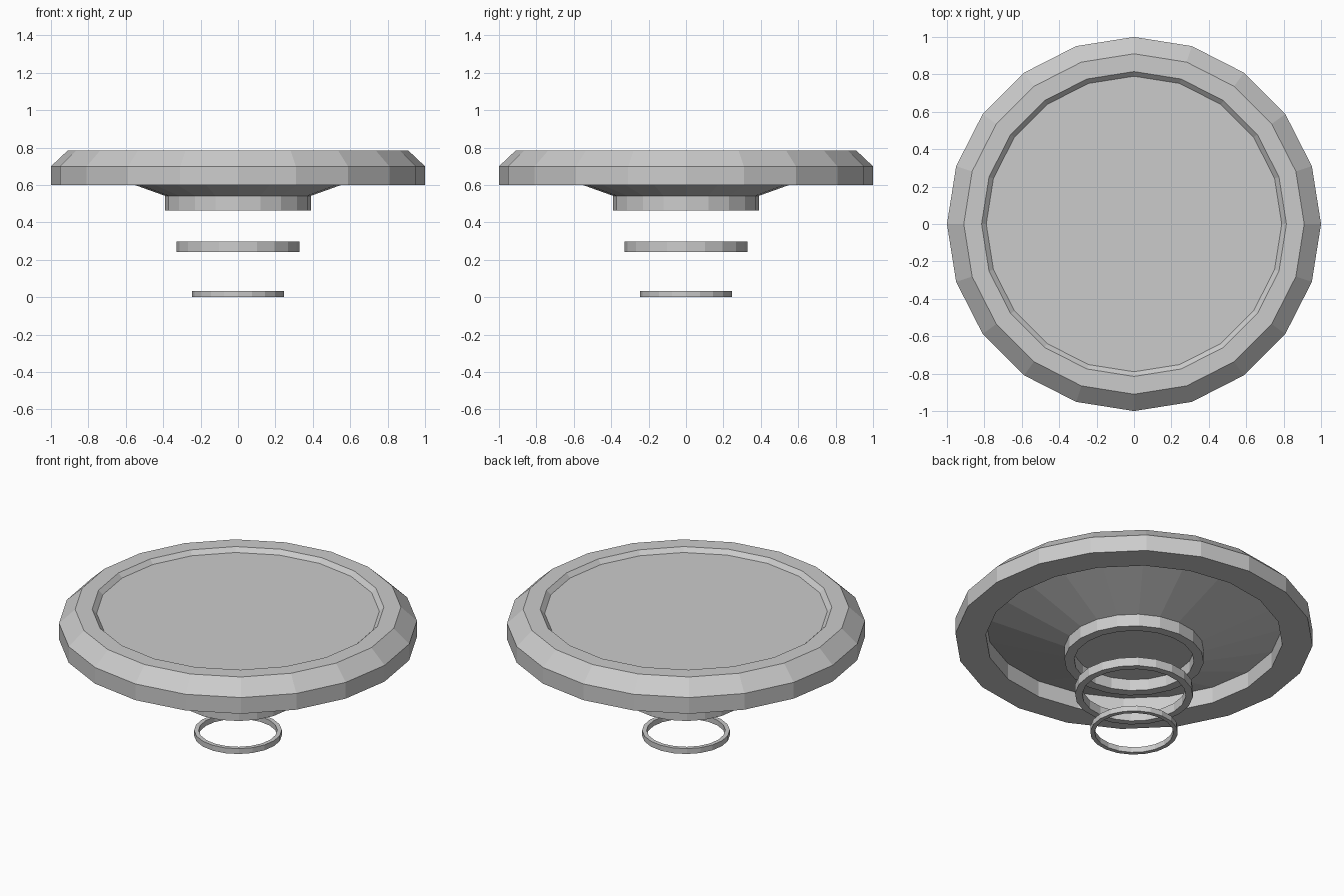
import bpy, bmesh
from math import cos, sin, pi

if "Cube" in bpy.data.objects:
    bpy.data.objects.remove(bpy.data.objects["Cube"])

SIDES = 20


def lathe(name, profile, closed=False):
    """Revolve (radius, z) points around z; open profiles get end caps."""
    bm = bmesh.new()
    rings = [[bm.verts.new((r * cos(2 * pi * i / SIDES), r * sin(2 * pi * i / SIDES), z))
              for i in range(SIDES)] for r, z in profile]
    pairs = list(zip(rings, rings[1:]))
    if closed:
        pairs.append((rings[-1], rings[0]))
    else:
        bm.faces.new(rings[0])
        bm.faces.new(rings[-1])
    for a, b in pairs:
        for i in range(SIDES):
            j = (i + 1) % SIDES
            bm.faces.new((a[i], a[j], b[j], b[i]))
    bmesh.ops.recalc_face_normals(bm, faces=bm.faces)
    mesh = bpy.data.meshes.new(name)
    bm.to_mesh(mesh)
    bm.free()
    obj = bpy.data.objects.new(name, mesh)
    bpy.context.collection.objects.link(obj)
    return obj


def ring(name, outer, inner, z0, z1):
    return lathe(name, [(outer, z0), (outer, z1), (inner, z1), (inner, z0)], closed=True)


# Dish: conical underside, bevelled rim and shallow recessed top
lathe("dish", [(0.37, 0.535), (0.83, 0.70), (0.83, 0.60), (1.0, 0.60),
               (1.0, 0.70), (0.91, 0.785), (0.815, 0.785), (0.79, 0.76)])

# Neck collar and the floating rings below it
ring("neck_ring", 0.39, 0.335, 0.465, 0.54)
ring("middle_ring", 0.33, 0.29, 0.243, 0.297)
ring("bottom_ring", 0.245, 0.22, 0.0, 0.033)
